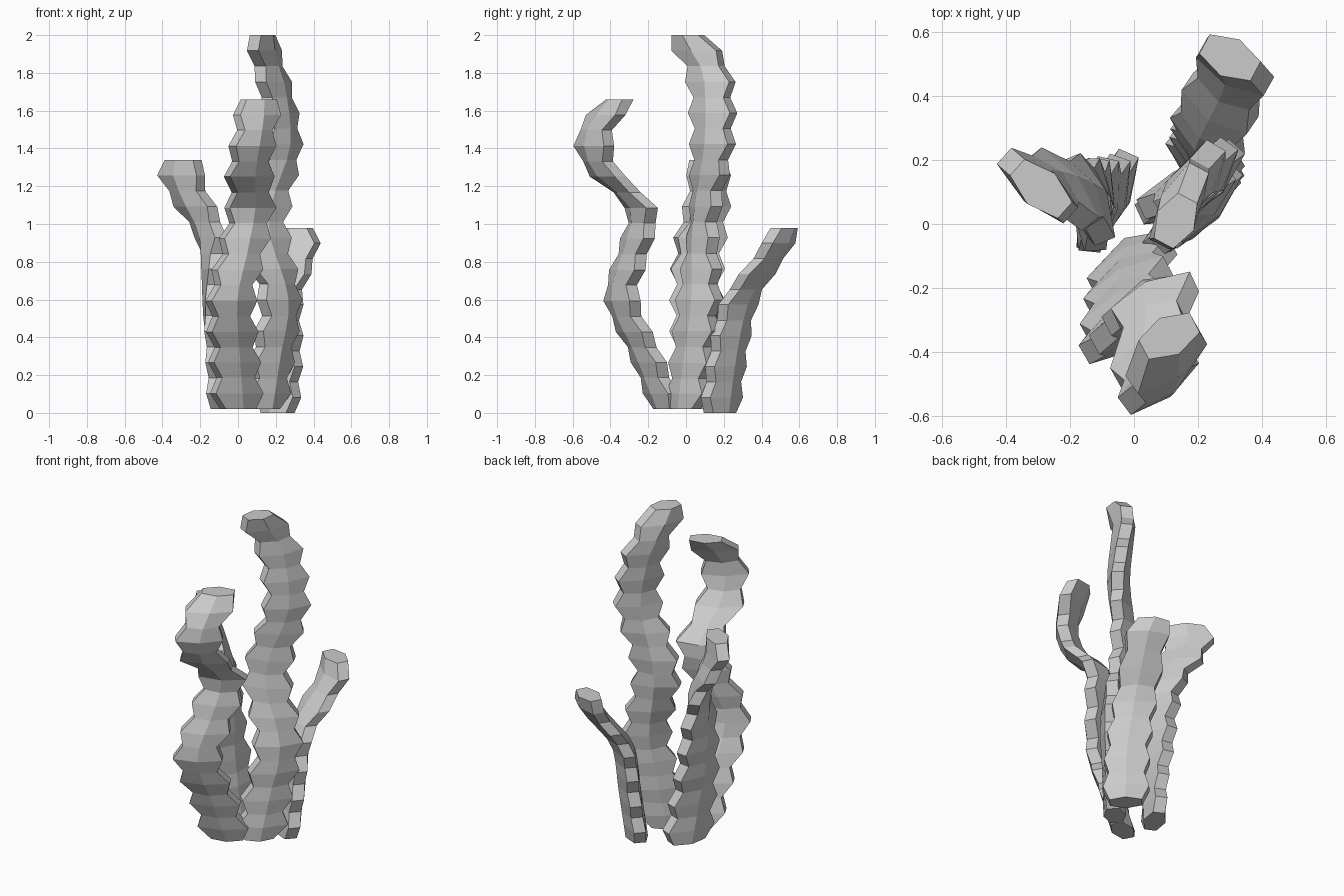
import bpy, bmesh, math
from mathutils import Vector

old = bpy.data.objects.get("Cube")
if old:
    bpy.data.objects.remove(old, do_unlink=True)

# Single stone-grey material
grey = bpy.data.materials.new("stone grey")
grey.use_nodes = True
colour = (0.6, 0.6, 0.6, 1)
grey.diffuse_color = colour
grey.node_tree.nodes["Principled BSDF"].inputs["Base Color"].default_value = colour

# Flattened hexagon with blunt ends: share of the rib width, fixed thickness
SECTION = [(1, -0.034), (1, 0.034), (0, 0.064), (-1, 0.034), (-1, -0.034), (0, -0.064)]


def smooth_path(keys, t):
    """Catmull-Rom point at t (0..1) through keys of x, y, z, twist."""
    last = len(keys) - 1
    i = min(int(t * last), last - 1)
    f = t * last - i
    a, b, c, d = (Vector(keys[min(max(i + k, 0), last)]) for k in (-1, 0, 1, 2))
    return 0.5 * (2 * b + (c - a) * f + (2 * a - 5 * b + 4 * c - d) * f * f
                  + (3 * b - a - 3 * c + d) * f ** 3)


def level_rings(keys, count):
    """Pick path points at equal steps of height."""
    fine = [smooth_path(keys, i / 600) for i in range(601)]
    base, top = keys[0][2], keys[-1][2]
    levels = [base + (top - base) * k / (count - 1) for k in range(count)]
    return [min(fine, key=lambda p: abs(p.z - z)) for z in levels]


def stalk(name, keys, count, wide, narrow, end):
    """Sweep the ribbed section up a twisting path and cap both ends."""
    bm = bmesh.new()
    rings = []
    for k, (x, y, z, twist) in enumerate(level_rings(keys, count)):
        r = (wide if k % 2 else narrow) * (1 - 0.08 * k / count)
        if k in (0, count - 1):
            r = end
        ca, sa = math.cos(math.radians(twist)), math.sin(math.radians(twist))
        rings.append([bm.verts.new((x + r * u * ca - v * sa, y + r * u * sa + v * ca, z))
                      for u, v in SECTION])
    for low, high in zip(rings, rings[1:]):
        for i in range(6):
            j = (i + 1) % 6
            bm.faces.new((low[i], low[j], high[j], high[i]))
    bm.faces.new(rings[0][::-1])
    bm.faces.new(rings[-1])
    bmesh.ops.recalc_face_normals(bm, faces=bm.faces)
    mesh = bpy.data.meshes.new(name)
    bm.to_mesh(mesh)
    bm.free()
    mesh.materials.append(grey)
    bpy.context.collection.objects.link(bpy.data.objects.new(name, mesh))


# Front stalk, leaning forward twice
stalk("front_stalk", [(0, -0.1, 0.02, 28), (-0.02, -0.21, 0.3, 28), (-0.035, -0.34, 0.6, 30),
                      (0.02, -0.28, 0.85, 28), (0.065, -0.235, 1.08, 25), (0.06, -0.43, 1.27, 30),
                      (0.08, -0.49, 1.44, 38), (0.1, -0.43, 1.57, 36), (0.11, -0.35, 1.66, 28)],
      21, 0.143, 0.098, 0.09)

# Tall middle stalk
stalk("tall_stalk", [(0.14, 0, 0.02, 42), (0.18, 0.035, 0.3, 45), (0.22, 0.07, 0.6, 48),
                     (0.14, 0.09, 0.95, 24), (0.16, 0.11, 1.15, 28), (0.23, 0.14, 1.42, 48),
                     (0.2, 0.135, 1.7, 58), (0.16, 0.105, 1.84, 62), (0.14, 0.055, 1.92, 62),
                     (0.13, 0.01, 2.0, 62)],
      25, 0.145, 0.1, 0.08)

# Right-hand stalk, turning outwards at the tip
stalk("side_stalk", [(-0.07, 0.095, 0.02, 64), (-0.09, 0.07, 0.25, 70), (-0.12, 0.06, 0.5, 80),
                     (-0.13, 0.06, 0.75, 93), (-0.15, 0.08, 0.95, 115), (-0.23, 0.11, 1.1, 130),
                     (-0.3, 0.12, 1.25, 138), (-0.29, 0.11, 1.34, 138)],
      17, 0.15, 0.108, 0.1)

# Short back stalk, leaning backwards
stalk("back_stalk", [(0.21, 0.18, 0, -42), (0.23, 0.22, 0.3, -42), (0.23, 0.28, 0.58, -40),
                     (0.27, 0.38, 0.74, -34), (0.315, 0.48, 0.88, -30), (0.3, 0.52, 0.98, -28)],
      13, 0.13, 0.1, 0.09)
